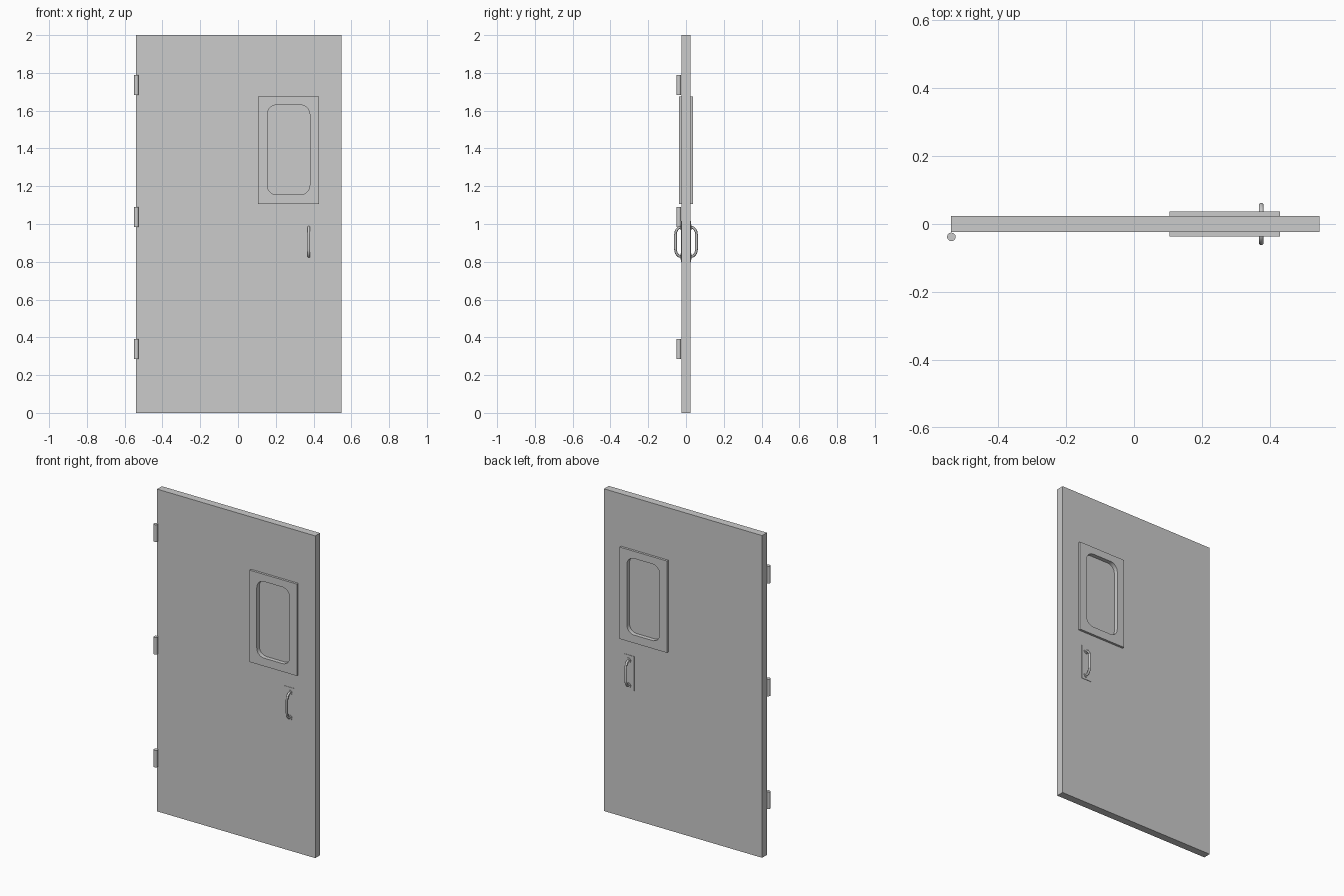
import bpy
from math import cos, sin, pi, radians

if "Cube" in bpy.data.objects:
    bpy.data.objects.remove(bpy.data.objects["Cube"], do_unlink=True)

grey = bpy.data.materials.new("painted grey metal")
grey.use_nodes = True
colour = (0.6, 0.6, 0.6, 1)
grey.diffuse_color = colour
grey.node_tree.nodes["Principled BSDF"].inputs["Base Color"].default_value = colour


def finish(obj, name):
    """Name the part, colour it and smooth its round sides."""
    obj.name = name
    obj.data.materials.clear()
    obj.data.materials.append(grey)
    bpy.ops.object.select_all(action='DESELECT')
    obj.select_set(True)
    bpy.context.view_layer.objects.active = obj
    if obj.type == 'CURVE':
        bpy.ops.object.convert(target='MESH')
        obj = bpy.context.object
    bpy.ops.object.shade_smooth_by_angle(angle=radians(30))
    return obj


def outline(x0, x1, z0, z1, radius=0, steps=8):
    """Rectangle outline, with round corners if a radius is given."""
    if not radius:
        return [(x0, z0), (x1, z0), (x1, z1), (x0, z1)]
    centres = [(x1 - radius, z1 - radius), (x0 + radius, z1 - radius),
               (x0 + radius, z0 + radius), (x1 - radius, z0 + radius)]
    points = []
    for corner, (cx, cz) in enumerate(centres):
        for i in range(steps + 1):
            a = (corner + i / steps) * pi / 2
            points.append((cx + radius * cos(a), cz + radius * sin(a)))
    return points


def panel(name, y, thickness, *outlines):
    """Upright slab; every outline after the first is a hole."""
    curve = bpy.data.curves.new(name, 'CURVE')
    curve.dimensions = '2D'
    curve.fill_mode = 'BOTH'
    curve.extrude = thickness / 2
    for points in outlines:
        spline = curve.splines.new('POLY')
        spline.points.add(len(points) - 1)
        for p, (x, z) in zip(spline.points, points):
            p.co = (x, z, 0, 1)
        spline.use_cyclic_u = True
    obj = bpy.data.objects.new(name, curve)
    bpy.context.collection.objects.link(obj)
    obj.location.y = y
    obj.rotation_euler.x = pi / 2
    return finish(obj, name)


def cylinder(name, location, radius, depth, along_y=False):
    bpy.ops.mesh.primitive_cylinder_add(
        vertices=32, radius=radius, depth=depth, location=location,
        rotation=(pi / 2 if along_y else 0, 0, 0))
    return finish(bpy.context.object, name)


# Door leaf with its window
HALF = 0.0235
HANDLE_X = 0.375
opening = outline(0.155, 0.38, 1.155, 1.63, 0.05)
panel("door_leaf", 0, 2 * HALF, outline(-0.539, 0.547, 0, 2), opening)
panel("window_pane", 0, HALF, opening)

# Hinge barrels
for level, z in (("lower", 0.337), ("middle", 1.037), ("upper", 1.737)):
    cylinder(level + "_hinge", (-0.538, -0.038, z), 0.0125, 0.106)

# Window frame, handle plate and pull handle on both faces
for side, face in ((-1, "front"), (1, "back")):
    panel(face + "_window_frame", side * (HALF + 0.007), 0.014,
          outline(0.105, 0.43, 1.105, 1.675), opening)
    panel(face + "_handle_plate", side * (HALF + 0.001), 0.003,
          outline(0.338, 0.406, 0.8, 1.015))

    curve = bpy.data.curves.new("handle", 'CURVE')
    curve.dimensions = '3D'
    curve.bevel_depth = 0.007
    curve.bevel_resolution = 4
    path = [(HALF, 0.983)]
    for i in range(9):
        a = pi / 2 * (1 - i / 8)
        path.append((0.0275 + 0.028 * cos(a), 0.943 + 0.04 * sin(a)))
    path += [(y, 1.811 - z) for y, z in reversed(path)]
    spline = curve.splines.new('POLY')
    spline.points.add(len(path) - 1)
    for p, (y, z) in zip(spline.points, path):
        p.co = (HANDLE_X, side * y, z, 1)
    handle = bpy.data.objects.new("handle", curve)
    bpy.context.collection.objects.link(handle)
    finish(handle, face + "_handle")

    for end, z in (("lower", 0.828), ("upper", 0.983)):
        cylinder(face + "_" + end + "_handle_mount",
                 (HANDLE_X, side * (HALF + 0.003), z), 0.015, 0.006, True)
